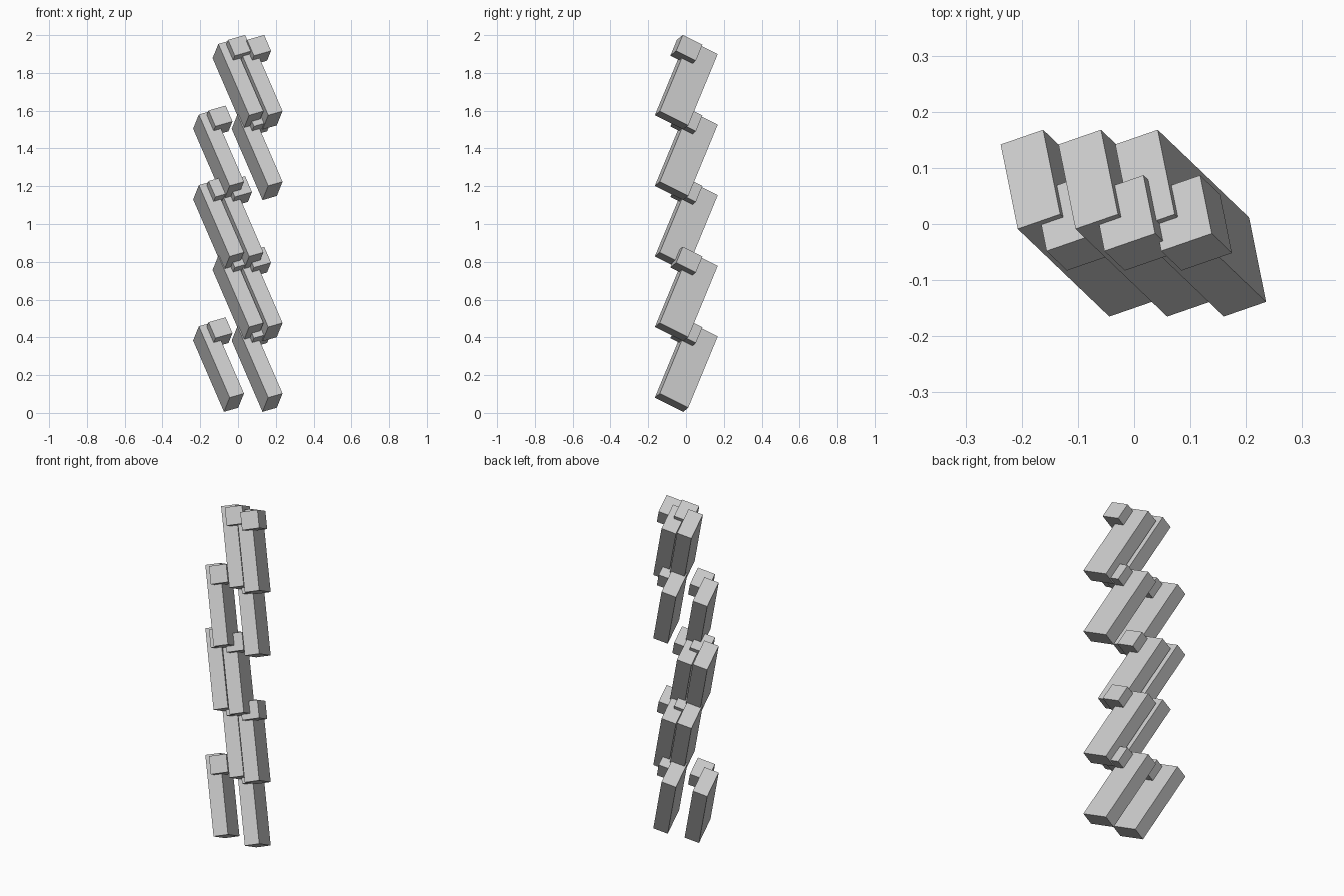
import bpy
from mathutils import Matrix, Vector

default_cube = bpy.data.objects.get("Cube")
if default_cube:
    bpy.data.objects.remove(default_cube, do_unlink=True)

grey = bpy.data.materials.new("plain grey")
grey.use_nodes = True
colour = (0.6, 0.6, 0.6, 1)
grey.diffuse_color = colour
grey.node_tree.nodes["Principled BSDF"].inputs["Base Color"].default_value = colour

# Shared tilt of every block: long axis, depth axis and width axis
long_axis = Vector((-0.163, 0.156, 0.377)).normalized()
depth_axis = Vector((0.03, -0.15, 0.076))
depth_axis = (depth_axis - depth_axis.project(long_axis)).normalized()
width_axis = depth_axis.cross(long_axis)
tilt = Matrix((width_axis, depth_axis, long_axis)).transposed().to_4x4()


def block(name, centre, size):
    bpy.ops.mesh.primitive_cube_add(size=1)
    obj = bpy.context.object
    obj.name = name
    obj.matrix_world = Matrix.Translation(centre) @ tilt @ Matrix.Diagonal((*size, 1))
    obj.data.materials.append(grey)


# Stacked rows, each with two slanted bars and a knob at the front of each bar
columns = {"right": -0.103, "middle": 0.0, "left": 0.101}
rows = [("right", "left"), ("middle", "left"), ("right", "middle"),
        ("right", "left"), ("middle", "left")]
ROW_STEP = 0.3737

for row, sides in enumerate(rows, 1):
    for side in sides:
        base = Vector((columns[side], 0, (row - 1) * ROW_STEP))
        block(f"bar_{row}_{side}", base + Vector((0, 0.0015, 0.243)), (0.083, 0.171, 0.44))
        block(f"knob_{row}_{side}", base + Vector((0, 0.002, 0.425)), (0.099, 0.118, 0.098))
